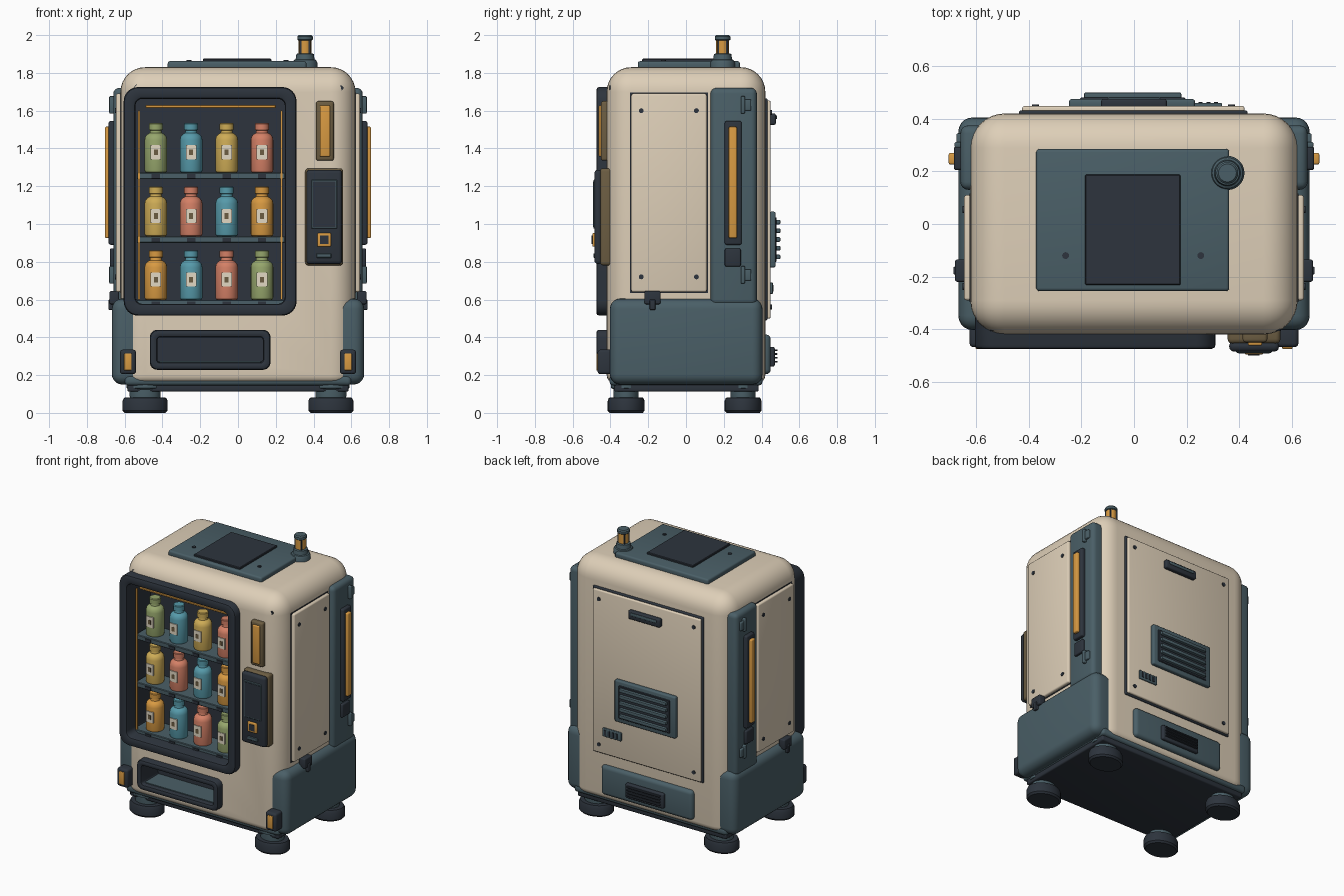
import bpy, bmesh, math
from mathutils import Matrix, Vector

if "Cube" in bpy.data.objects:
    bpy.data.objects.remove(bpy.data.objects["Cube"])


def material(name, r, g, b):
    m = bpy.data.materials.new(name)
    lin = [((c / 255 + 0.055) / 1.055) ** 2.4 for c in (r, g, b)]
    m.diffuse_color = (*lin, 1)
    m.use_nodes = True
    m.node_tree.nodes["Principled BSDF"].inputs["Base Color"].default_value = m.diffuse_color
    return m


CREAM = material("cream", 222, 207, 184)
SLATE = material("slate", 74, 95, 103)
DARK = material("dark", 45, 52, 61)
AMBER = material("amber", 216, 154, 66)
BRONZE = material("bronze", 108, 93, 66)
GREEN = material("green", 150, 166, 108)
BLUE = material("blue", 86, 154, 170)
YELLOW = material("yellow", 206, 172, 86)
CORAL = material("coral", 212, 128, 102)
LABEL = material("label", 226, 216, 196)


def finish(name, bm, mat):
    bmesh.ops.recalc_face_normals(bm, faces=bm.faces)
    me = bpy.data.meshes.new(name)
    bm.to_mesh(me)
    bm.free()
    me.materials.append(mat)
    me.polygons.foreach_set("use_smooth", [True] * len(me.polygons))
    me.set_sharp_from_angle(angle=math.radians(35))
    ob = bpy.data.objects.new(name, me)
    bpy.context.collection.objects.link(ob)
    return ob


def cube(x, y, z):
    bm = bmesh.new()
    bmesh.ops.create_cube(bm, size=1)
    for v in bm.verts:
        v.co = Vector([(a + b) / 2 + c * abs(b - a) for (a, b), c in zip((x, y, z), v.co)])
    return bm


def box(name, x, y, z, mat, bevel=0.0, seg=3):
    bm = cube(x, y, z)
    if bevel:
        bmesh.ops.bevel(bm, geom=bm.edges[:], offset=bevel, segments=seg, profile=0.5,
                        affect='EDGES', clamp_overlap=True)
    return finish(name, bm, mat)


def sides(name, x, y, z, mat, bevel=0.0, seg=3):
    box("right_" + name, x, y, z, mat, bevel, seg)
    box("left_" + name, (-x[1], -x[0]), y, z, mat, bevel, seg)


def screw(name, loc, axis, r=0.013):
    bm = bmesh.new()
    rot = {'X': Matrix.Rotation(math.pi / 2, 4, 'Y'), 'Y': Matrix.Rotation(math.pi / 2, 4, 'X'),
           'Z': Matrix()}[axis]
    bmesh.ops.create_cone(bm, cap_ends=True, segments=16, radius1=r, radius2=r, depth=0.012,
                          matrix=Matrix.Translation(loc) @ rot)
    finish(name, bm, DARK)


def lathe(name, profile, loc, mat, sx=1, sy=1, n=28):
    bm = bmesh.new()
    rings = [[bm.verts.new((loc[0] + sx * r * math.cos(2 * math.pi * i / n),
                            loc[1] + sy * r * math.sin(2 * math.pi * i / n), loc[2] + z))
              for i in range(n)] for r, z in profile]
    for a, b in zip(rings, rings[1:]):
        for i in range(n):
            bm.faces.new((a[i], a[(i + 1) % n], b[(i + 1) % n], b[i]))
    bm.faces.new(rings[0])
    bm.faces.new(rings[-1])
    return finish(name, bm, mat)


def frame(name, x, z, front, back, width, radius, mat, b=0.015):
    """Rounded rectangular tube running along y, with a softened front rim."""
    bm = bmesh.new()
    section = [(0, back), (0, front + b), (b * 0.3, front + b * 0.3), (b, front), (width - b, front),
               (width - b * 0.3, front + b * 0.3), (width, front + b), (width, back)]
    loops = []
    for d, y in section:
        r = max(radius - d * 0.6, 0.01)
        loop = []
        for k, (cx, cz) in enumerate([(x[1] - d - r, z[1] - d - r), (x[0] + d + r, z[1] - d - r),
                                      (x[0] + d + r, z[0] + d + r), (x[1] - d - r, z[0] + d + r)]):
            for i in range(7):
                t = math.pi / 2 * (k + i / 6)
                loop.append(bm.verts.new((cx + r * math.cos(t), y, cz + r * math.sin(t))))
        loops.append(loop)
    for a, c in zip(loops, loops[1:] + loops[:1]):
        for i in range(len(a)):
            j = (i + 1) % len(a)
            bm.faces.new((a[i], a[j], c[j], c[i]))
    return finish(name, bm, mat)


# Main shell: large top and corner rounding, tighter bottom edge
bm = cube((-0.622, 0.622), (-0.42, 0.42), (0.16, 1.83))
bmesh.ops.bevel(bm, geom=[e for e in bm.edges if max(v.co.z for v in e.verts) > 1],
                offset=0.13, segments=8, profile=0.5, affect='EDGES')
bmesh.ops.bevel(bm, geom=[e for e in bm.edges if max(v.co.z for v in e.verts) < 0.161],
                offset=0.04, segments=4, profile=0.5, affect='EDGES')
shell = finish("body_shell", bm, CREAM)
# Openings for the display window and the dispenser
for cx, cy, cz in [((-0.575, 0.28), (-0.6, -0.185), (0.545, 1.695)),
                   ((-0.445, 0.15), (-0.6, -0.265), (0.25, 0.42))]:
    cutter = box("cutter", cx, cy, cz, CREAM)
    mod = shell.modifiers.new("opening", 'BOOLEAN')
    mod.operation, mod.solver, mod.object = 'DIFFERENCE', 'EXACT', cutter
    bpy.context.view_layer.objects.active = shell
    bpy.ops.object.modifier_apply(modifier=mod.name)
    bpy.data.objects.remove(cutter)
shell.data.set_sharp_from_angle(angle=math.radians(35))

# Display window with interior
frame("window_frame", (-0.605, 0.31), (0.515, 1.725), -0.475, -0.19, 0.062, 0.075, DARK)
box("display_back", (-0.57, 0.275), (-0.205, -0.19), (0.55, 1.69), DARK)
for x in (-0.525, 0.23):
    box("display_side_light", (x - 0.005, x + 0.005), (-0.39, -0.38), (0.6, 1.6), AMBER)
box("display_top_light", (-0.49, 0.2), (-0.41, -0.39), (1.615, 1.63), AMBER, 0.003, 1)
colours = [[ORANGE_ROW for ORANGE_ROW in row] for row in
           ([AMBER, BLUE, CORAL, GREEN], [YELLOW, CORAL, BLUE, AMBER], [GREEN, BLUE, YELLOW, CORAL])]
bottle = [(0.05, 0), (0.057, 0.004), (0.06, 0.014), (0.06, 0.172), (0.056, 0.19), (0.045, 0.203),
          (0.032, 0.21), (0.03, 0.224), (0.037, 0.226), (0.037, 0.258), (0.033, 0.263)]
for row, top in enumerate((0.598, 0.935, 1.272)):
    box("shelf", (-0.535, 0.25), (-0.385, -0.2), (top - 0.035, top), SLATE, 0.004, 1)
    for col, x in enumerate((-0.435, -0.248, -0.06, 0.127)):
        lathe("bottle", bottle, (x, -0.308, top), colours[row][col], n=24)
        box("bottle_label", (x - 0.028, x + 0.028), (-0.372, -0.363), (top + 0.07, top + 0.145), LABEL)
        box("label_mark", (x - 0.011, x + 0.011), (-0.374, -0.371), (top + 0.092, top + 0.122), BRONZE)
        box("shelf_tag", (x - 0.022, x + 0.022), (-0.392, -0.384), (top - 0.03, top - 0.008), DARK)

# Dispenser tray
frame("dispenser_frame", (-0.467, 0.172), (0.228, 0.44), -0.475, -0.27, 0.04, 0.04, DARK)
box("dispenser_back", (-0.44, 0.145), (-0.285, -0.27), (0.25, 0.42), DARK)
box("dispenser_floor", (-0.43, 0.135), (-0.44, -0.28), (0.262, 0.274), SLATE)

# Front status light and payment panel
box("status_light_frame", (0.413, 0.507), (-0.45, -0.40), (1.335, 1.65), BRONZE, 0.012)
box("status_light", (0.433, 0.487), (-0.462, -0.44), (1.357, 1.628), AMBER, 0.006)
box("payment_housing", (0.356, 0.557), (-0.455, -0.38), (0.78, 1.295), BRONZE, 0.018)
box("payment_face", (0.362, 0.551), (-0.485, -0.445), (0.788, 1.287), DARK, 0.018)
box("payment_bezel", (0.388, 0.525), (-0.49, -0.48), (0.975, 1.235), SLATE, 0.004, 1)
box("payment_screen", (0.397, 0.516), (-0.493, -0.485), (0.985, 1.225), DARK)
box("pay_button", (0.42, 0.492), (-0.496, -0.48), (0.88, 0.952), AMBER, 0.006)
box("pay_button_centre", (0.434, 0.478), (-0.499, -0.49), (0.894, 0.938), DARK)
box("card_slot", (0.415, 0.495), (-0.49, -0.48), (0.82, 0.845), SLATE, 0.004, 1)
for x, z in [(-0.535, 1.725), (0.545, 1.72), (-0.475, 0.225), (0.345, 0.225)]:
    screw("front_screw", (x, -0.40 if x > 0.5 or x < -0.5 else -0.412, z), 'Y')

# Corner marker lights
sides("marker_housing", (0.54, 0.625), (-0.468, -0.37), (0.205, 0.335), DARK, 0.015)
sides("marker_light", (0.563, 0.603), (-0.475, -0.44), (0.225, 0.315), AMBER, 0.005)

# Lower guards, side columns and side panels
sides("lower_guard", (0.5, 0.668), (-0.403, 0.405), (0.15, 0.605), SLATE, 0.055, 5)
sides("column", (0.53, 0.66), (0.13, 0.375), (0.57, 1.72), SLATE, 0.03, 4)
sides("column_light_frame", (0.63, 0.685), (0.205, 0.295), (0.89, 1.545), DARK, 0.01)
sides("column_light", (0.65, 0.705), (0.226, 0.27), (0.925, 1.515), AMBER, 0.008)
sides("column_switch", (0.64, 0.678), (0.205, 0.29), (0.775, 0.87), DARK, 0.008)
for z in (0.685, 1.585):
    sides("hinge", (0.64, 0.675), (0.29, 0.345), (z + 0.015, z + 0.075), SLATE, 0.006)
    sides("hinge_pin", (0.645, 0.682), (0.29, 0.312), (z, z + 0.092), SLATE, 0.006)
sides("panel_seam", (0.6, 0.625), (-0.296, 0.116), (0.634, 1.696), DARK)
sides("side_panel", (0.6, 0.646), (-0.29, 0.11), (0.64, 1.69), CREAM, 0.01)
sides("latch_plate", (0.63, 0.68), (-0.22, -0.135), (0.575, 0.645), DARK, 0.008)
sides("latch_tab", (0.64, 0.686), (-0.192, -0.162), (0.545, 0.6), DARK, 0.005)
for s in (-1, 1):
    for y in (-0.237, 0.055):
        for z in (0.72, 1.6):
            screw("side_screw", (s * 0.645, y, z), 'X')

# Base and feet
box("base_trim", (-0.6, 0.6), (-0.405, 0.405), (0.145, 0.2), SLATE, 0.02)
box("underside_plate", (-0.585, 0.585), (-0.38, 0.385), (0.112, 0.16), DARK, 0.01)
for x in (-0.492, 0.492):
    for y in (-0.317, 0.302):
        lathe("foot_pad", [(0.9, 0), (1, 0.012), (1, 0.062), (0.93, 0.08), (0.6, 0.082)],
              (x, y, 0), DARK, 0.12, 0.098)
        lathe("foot_stem", [(0.66, 0.07), (0.68, 0.09), (0.68, 0.125), (0.82, 0.132), (0.82, 0.17)],
              (x, y, 0), SLATE, 0.12, 0.098)

# Roof hatch and beacon
box("roof_plate", (-0.372, 0.362), (-0.255, 0.285), (1.815, 1.862), SLATE, 0.012)
box("roof_hatch", (-0.186, 0.177), (-0.232, 0.188), (1.855, 1.875), DARK, 0.004, 1)
for x in (-0.26, 0.254):
    screw("roof_screw", (x, -0.12, 1.861), 'Z')
B = (0.355, 0.194, 0)
lathe("beacon_base", [(0.065, 1.80), (0.065, 1.855), (0.058, 1.868), (0.05, 1.872), (0.046, 1.9),
                      (0.03, 1.905)], B, SLATE)
lathe("beacon_light", [(0.034, 1.89), (0.034, 1.98)], B, AMBER)
lathe("beacon_cap", [(0.036, 1.972), (0.041, 1.976), (0.041, 1.992), (0.034, 2.0)], B, SLATE)
for k in range(4):
    px, py = (B[i] + 0.033 * f(math.pi / 4 + k * math.pi / 2) for i, f in enumerate((math.cos, math.sin)))
    box("beacon_post", (px - 0.005, px + 0.005), (py - 0.005, py + 0.005), (1.89, 1.98), DARK)

# Back service door, handle, vent and lower grille
box("service_door_seal", (-0.437, 0.432), (0.40, 0.432), (0.49, 1.665), DARK, 0.008)
box("service_door", (-0.425, 0.42), (0.41, 0.448), (0.5, 1.653), CREAM, 0.008)
for x in (-0.375, 0.37):
    for z in (0.56, 1.59):
        screw("door_screw", (x, 0.448, z), 'Y')
box("door_handle", (-0.125, 0.125), (0.44, 0.476), (1.525, 1.585), DARK, 0.01)
box("door_handle_grip", (-0.1, 0.1), (0.46, 0.482), (1.555, 1.575), SLATE, 0.005)
box("vent_plate", (-0.247, 0.232), (0.44, 0.475), (0.77, 1.065), SLATE, 0.01)
box("vent_recess", (-0.205, 0.195), (0.46, 0.48), (0.8, 1.035), DARK, 0.004, 1)
for i in range(5):
    z = 0.825 + i * 0.046
    box("vent_slat", (-0.19, 0.18), (0.47, 0.5), (z - 0.011, z + 0.013), SLATE, 0.006, 2)
box("service_tag", (0.19, 0.335), (0.44, 0.46), (0.63, 0.69), SLATE, 0.005)
for i in range(4):
    x = 0.215 + i * 0.03
    box("service_tag_slot", (x, x + 0.015), (0.455, 0.464), (0.642, 0.678), DARK)
box("lower_back_panel", (-0.36, 0.36), (0.39, 0.448), (0.205, 0.415), SLATE, 0.025, 4)
box("lower_grille", (-0.15, 0.15), (0.44, 0.47), (0.245, 0.35), DARK, 0.01)
for i in range(4):
    z = 0.267 + i * 0.02
    box("lower_grille_bar", (-0.13, 0.13), (0.46, 0.484), (z, z + 0.009), DARK, 0.002, 1)
